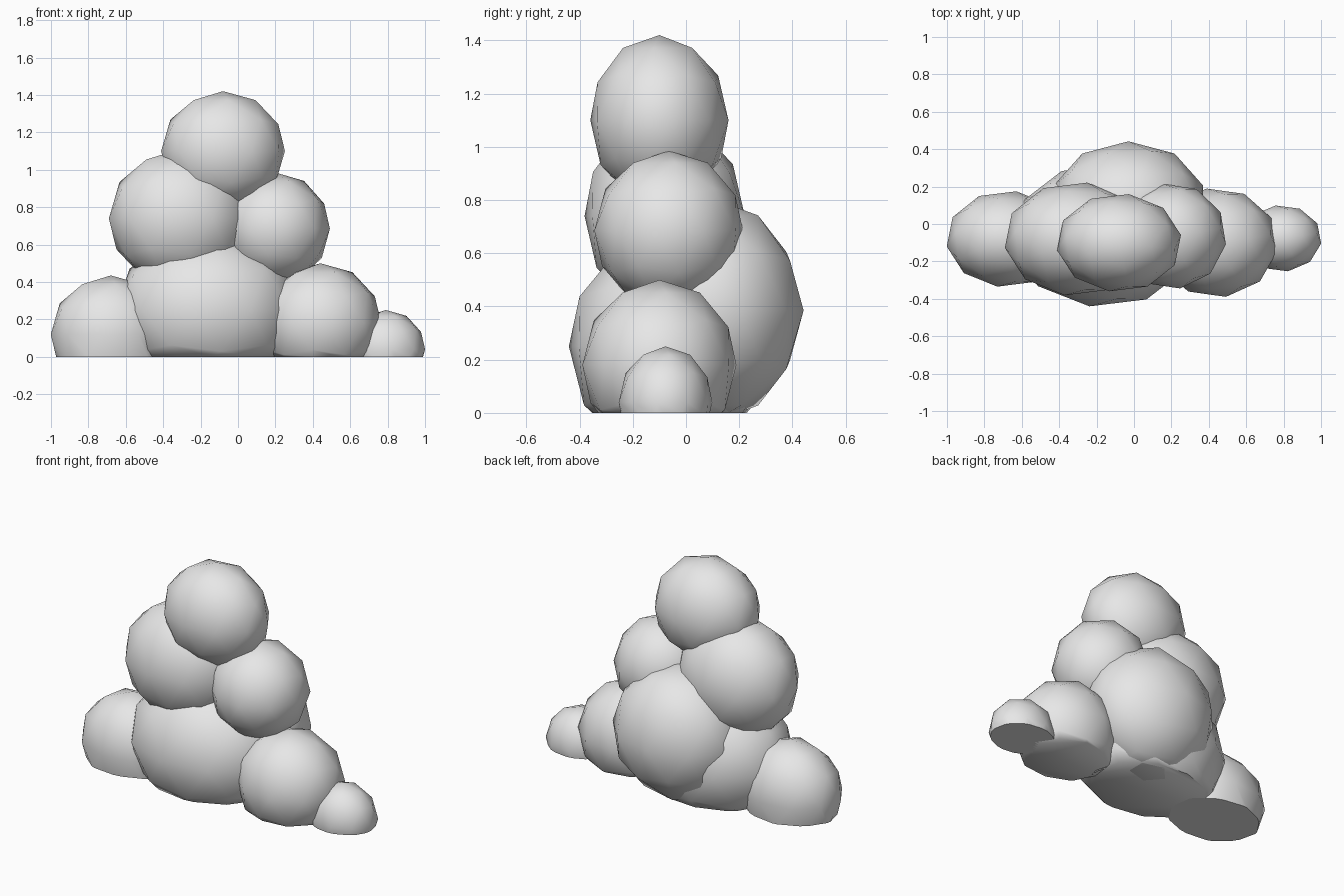
import bpy, bmesh, math
from mathutils import Matrix

if "Cube" in bpy.data.objects:
    bpy.data.objects.remove(bpy.data.objects["Cube"])

# One pale grey for the whole cloud
grey = bpy.data.materials.new("pale_grey")
grey.diffuse_color = (0.8, 0.8, 0.8, 1)
grey.use_nodes = True
grey.node_tree.nodes["Principled BSDF"].inputs["Base Color"].default_value = grey.diffuse_color


def puff(name, centre, radii, turn=-9):
    """Low-poly ellipsoid, cut flat where it meets the ground."""
    bm = bmesh.new()
    bmesh.ops.create_icosphere(bm, subdivisions=2, radius=1)
    bm.transform(Matrix.Translation(centre) @ Matrix.Diagonal((*radii, 1))
                 @ Matrix.Rotation(math.radians(turn), 4, 'Z'))
    cut = bmesh.ops.bisect_plane(bm, geom=bm.verts[:] + bm.edges[:] + bm.faces[:],
                                 plane_co=(0, 0, 0), plane_no=(0, 0, 1), clear_inner=True)
    rim = [e for e in cut["geom_cut"] if isinstance(e, bmesh.types.BMEdge)]
    if rim:
        bmesh.ops.contextual_create(bm, geom=rim)
    bmesh.ops.recalc_face_normals(bm, faces=bm.faces[:])
    mesh = bpy.data.meshes.new(name)
    bm.to_mesh(mesh)
    bm.free()
    mesh.materials.append(grey)
    obj = bpy.data.objects.new(name, mesh)
    bpy.context.collection.objects.link(obj)
    bpy.ops.object.select_all(action='DESELECT')
    obj.select_set(True)
    bpy.context.view_layer.objects.active = obj
    bpy.ops.object.shade_smooth_by_angle(angle=math.radians(50))


# Upper puffs
puff("top_puff", (-0.08, -0.10, 1.10), (0.335, 0.263, 0.32))
puff("left_middle_puff", (-0.31, -0.08, 0.74), (0.385, 0.305, 0.37))
puff("right_middle_puff", (0.20, -0.065, 0.685), (0.295, 0.283, 0.30), 9)

# Ground puffs
puff("front_base_puff", (-0.16, -0.06, 0.25), (0.50, 0.385, 0.42))
puff("back_base_puff", (-0.03, 0.10, 0.385), (0.42, 0.342, 0.42), 0)
puff("right_base_puff", (0.44, -0.10, 0.18), (0.33, 0.293, 0.32), 9)
puff("left_small_puff", (-0.68, -0.08, 0.12), (0.325, 0.258, 0.315))
puff("right_small_puff", (0.79, -0.077, 0.04), (0.213, 0.178, 0.21), 9)
